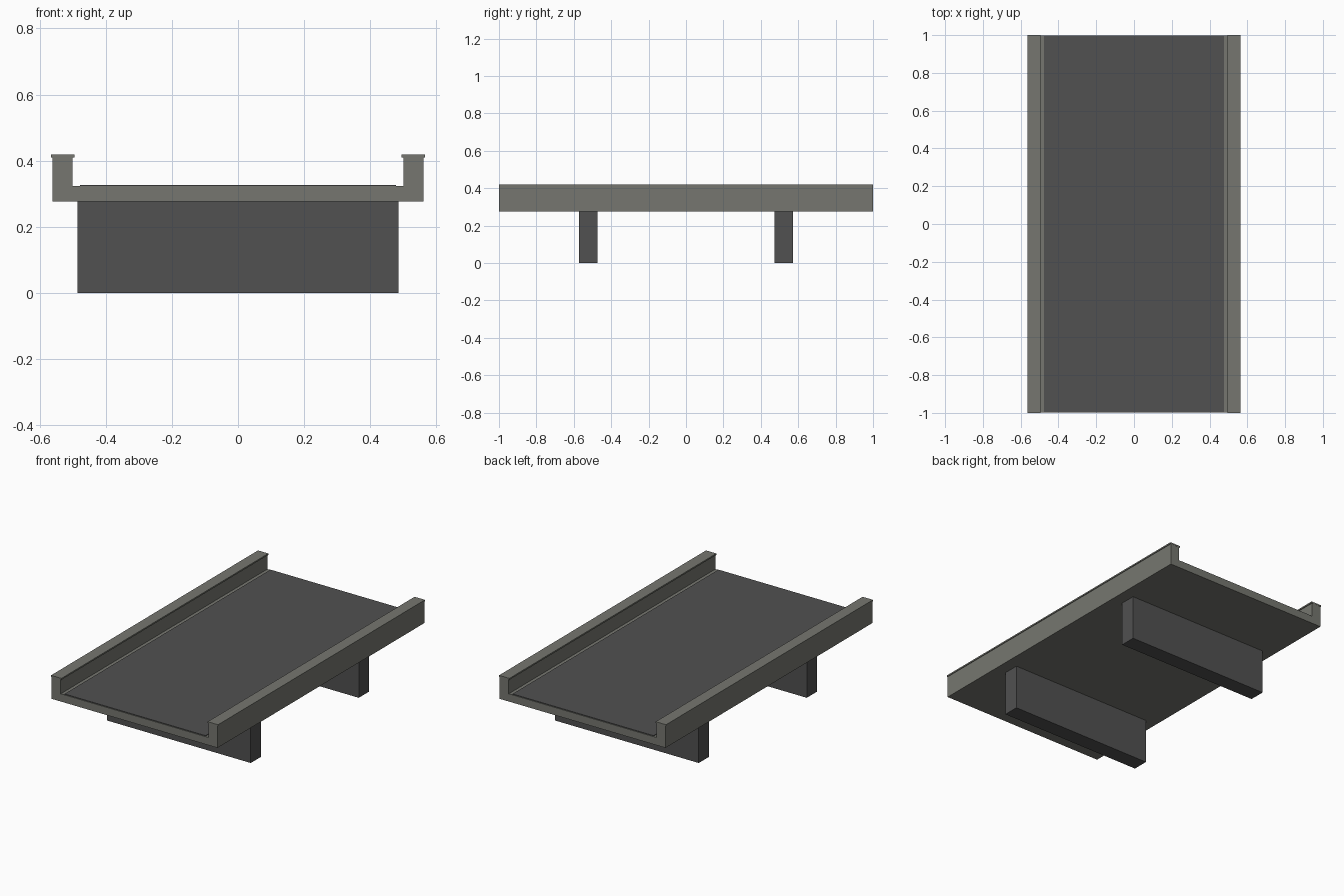
import bpy
import bmesh

cube = bpy.data.objects.get("Cube")
if cube:
    bpy.data.objects.remove(cube, do_unlink=True)


def material(name, colour):
    mat = bpy.data.materials.new(name)
    mat.use_nodes = True
    mat.diffuse_color = colour
    mat.node_tree.nodes["Principled BSDF"].inputs["Base Color"].default_value = colour
    return mat


concrete = material("warm grey concrete", (0.18, 0.183, 0.16, 1))
asphalt = material("dark grey asphalt", (0.082, 0.082, 0.082, 1))


def extrude_profile(name, profile, y0, y1, mat):
    """Extrude a closed x-z profile along y."""
    bm = bmesh.new()
    face = bm.faces.new([bm.verts.new((x, y0, z)) for x, z in profile])
    ext = bmesh.ops.extrude_face_region(bm, geom=[face])
    moved = [v for v in ext["geom"] if isinstance(v, bmesh.types.BMVert)]
    bmesh.ops.translate(bm, verts=moved, vec=(0, y1 - y0, 0))
    bmesh.ops.recalc_face_normals(bm, faces=bm.faces)
    mesh = bpy.data.meshes.new(name)
    bm.to_mesh(mesh)
    bm.free()
    mesh.materials.append(mat)
    obj = bpy.data.objects.new(name, mesh)
    bpy.context.collection.objects.link(obj)
    return obj


def box(name, x0, x1, y0, y1, z0, z1, mat):
    return extrude_profile(name, [(x0, z0), (x1, z0), (x1, z1), (x0, z1)], y0, y1, mat)


# Bridge deck with upright parapets, one U-shaped section
half = [(0.561, 0.276), (0.561, 0.41), (0.5, 0.41), (0.5, 0.323)]
deck_profile = half + [(-x, z) for x, z in reversed(half)]
extrude_profile("bridge_deck", deck_profile, -0.999, 0.999, concrete)

# Overhanging caps along the parapets
for side, sign in (("left", 1), ("right", -1)):
    x0, x1 = sorted((sign * 0.495, sign * 0.565))
    box(f"{side}_parapet_cap", x0, x1, -1, 1, 0.41, 0.419, concrete)

# Thin road surface
box("road_surface", -0.477, 0.477, -0.995, 0.995, 0.32, 0.327, asphalt)

# Wall piers under the deck
for place, y in (("front", -0.522), ("back", 0.522)):
    box(f"{place}_pier", -0.486, 0.486, y - 0.049, y + 0.049, 0, 0.28, asphalt)
